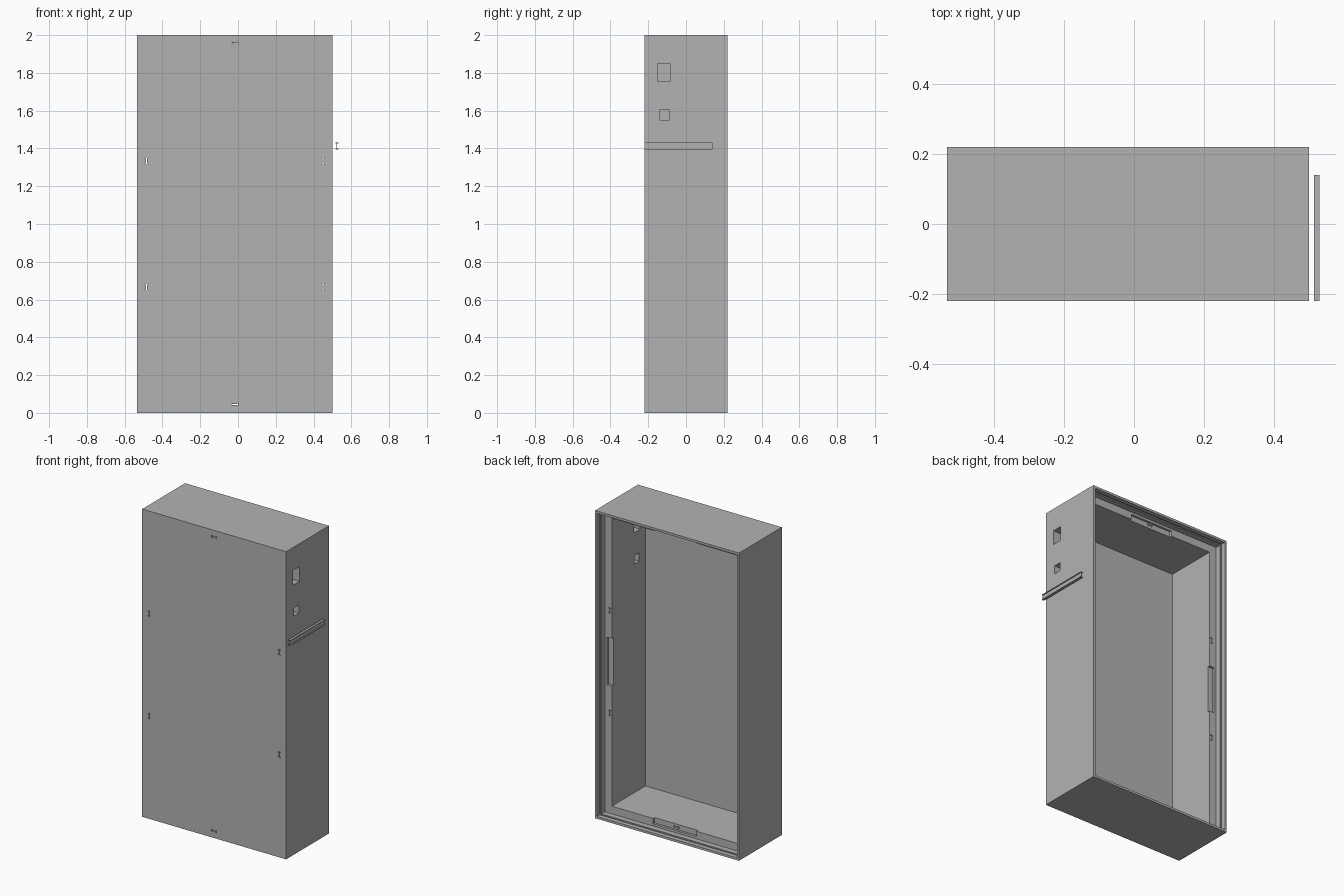
import bpy, bmesh
from mathutils import Matrix, Vector

if "Cube" in bpy.data.objects:
    bpy.data.objects.remove(bpy.data.objects["Cube"], do_unlink=True)

grey = bpy.data.materials.new("plain_grey")
grey.use_nodes = True
grey.diffuse_color = (0.45, 0.45, 0.45, 1)
grey.node_tree.nodes["Principled BSDF"].inputs["Base Color"].default_value = (0.45, 0.45, 0.45, 1)

LEFT, RIGHT, FRONT, BACK, TOP = 0.5, -0.535, -0.22, 0.22, 2.0
MID = (LEFT + RIGHT) / 2
WALL, RIM, LEDGE = 0.065, 0.015, 0.14


def make(name, bm):
    bmesh.ops.recalc_face_normals(bm, faces=bm.faces)
    mesh = bpy.data.meshes.new(name)
    bm.to_mesh(mesh)
    bm.free()
    mesh.materials.append(grey)
    ob = bpy.data.objects.new(name, mesh)
    bpy.context.collection.objects.link(ob)
    return ob


def box(name, x, y, z):
    bm = bmesh.new()
    bmesh.ops.create_cube(bm, size=1)
    for v in bm.verts:
        v.co = Vector([lo + (c + 0.5) * (hi - lo) for c, (lo, hi) in zip(v.co, (x, y, z))])
    return make(name, bm)


def inset_box(name, inset, y0, y1):
    return box(name, (RIGHT + inset, LEFT - inset), (y0, y1), (inset, TOP - inset))


def i_beam(name, x, z, y0, y1, flat=False, w=0.008, h=0.018, t=0.002):
    # I-shaped section swept along y
    half = [(w, h), (w, h - 2 * t), (t, h - 2 * t), (t, -h + 2 * t), (w, -h + 2 * t), (w, -h)]
    outline = half + [(-a, -b) for a, b in half]
    bm = bmesh.new()
    verts = [bm.verts.new((x + (b if flat else a), y0, z + (a if flat else b))) for a, b in outline]
    face = bm.faces.new(verts)
    ext = bmesh.ops.extrude_face_region(bm, geom=[face])
    new = [g for g in ext["geom"] if isinstance(g, bmesh.types.BMVert)]
    bmesh.ops.translate(bm, verts=new, vec=(0, y1 - y0, 0))
    return make(name, bm)


def cut(target, cutter):
    mod = target.modifiers.new(cutter.name, "BOOLEAN")
    mod.operation, mod.solver, mod.object = "DIFFERENCE", "EXACT", cutter
    cutter.hide_render = True
    cutter.hide_viewport = True
    cutter.display_type = "WIRE"


# Thick-walled cabinet, open at the back with a rebate round the opening
case = box("cabinet_case", (RIGHT, LEFT), (FRONT, BACK), (0, TOP))
cut(case, inset_box("cavity_cutter", WALL, FRONT + 0.015, 0.3))
cut(case, inset_box("rebate_cutter", RIM, LEDGE, 0.3))
cut(case, inset_box("groove_cutter", RIM - 0.007, 0.175, 0.19))

# Shallow notches in the middle of each ledge
N, D = 0.155, 0.015
cut(case, box("side_notch_cutter", (RIGHT + 0.03, LEFT - 0.03), (LEDGE - D, LEDGE + 0.02), (1 - N, 1 + N)))
cut(case, box("end_notch_cutter", (MID - N, MID + N), (LEDGE - D, LEDGE + 0.02), (0.03, TOP - 0.03)))

# I-shaped channels running through the walls
for x in (RIGHT + 0.05, LEFT - 0.05):
    for z in (0.667, 1.333):
        cut(case, i_beam("side_channel_cutter", x, z, -0.4, 0.4))
for z in (0.045, TOP - 0.043):
    cut(case, i_beam("end_channel_cutter", MID, z, -0.4, 0.4, flat=True))

# Ports in the left wall
cut(case, box("large_port_cutter", (0.4, 0.6), (-0.15, -0.085), (1.755, 1.85)))
cut(case, box("small_port_cutter", (0.4, 0.6), (-0.14, -0.09), (1.55, 1.605)))

# Separate joining rail beside the cabinet
i_beam("joining_rail", 0.523, 1.413, FRONT, 0.14)
